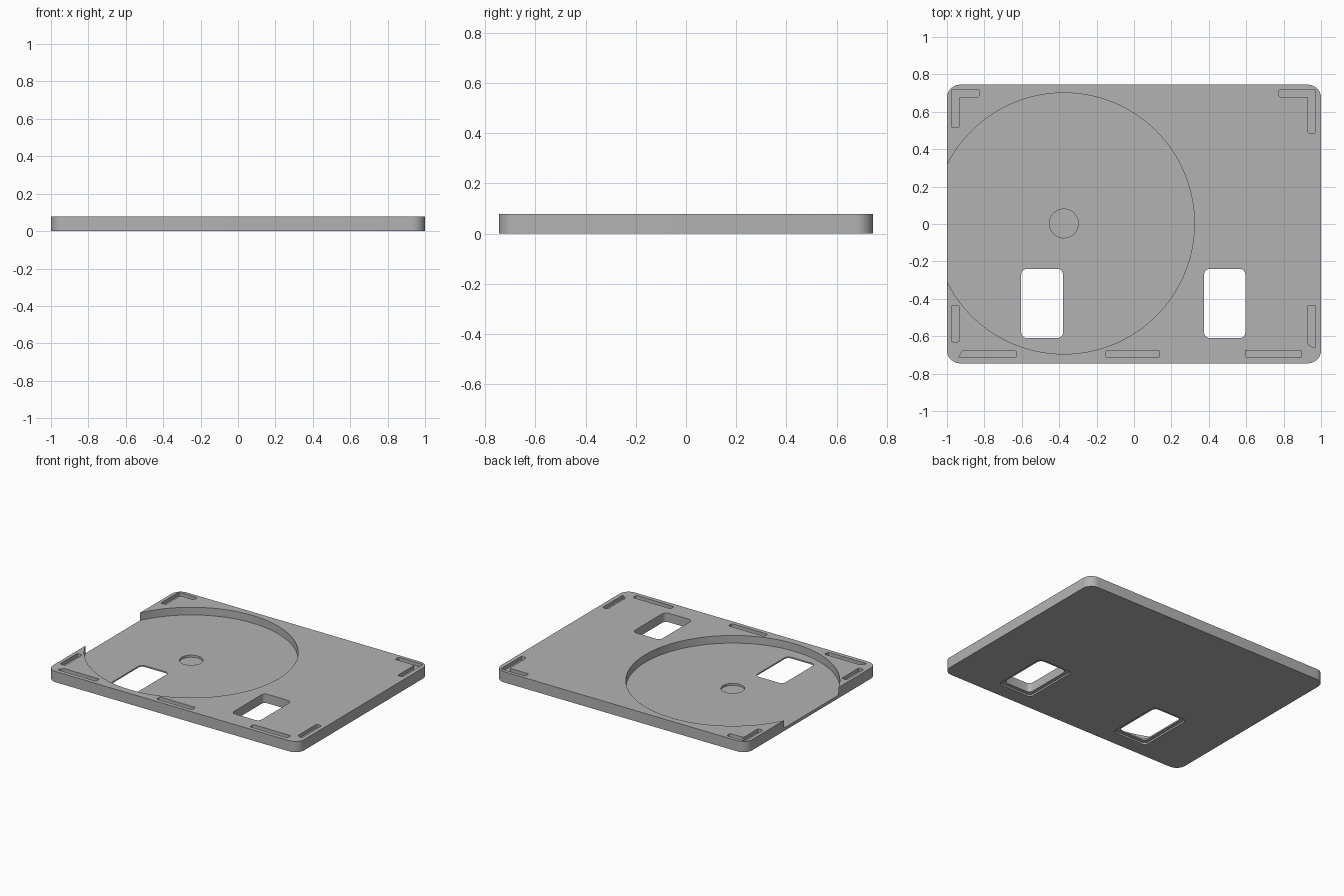
import bpy, bmesh, math
from mathutils import Vector

cube = bpy.data.objects.get("Cube")
if cube:
    bpy.data.objects.remove(cube, do_unlink=True)

TOP = 0.077
FLOOR = 0.022
SLOT = 0.052
OVER = TOP + 0.05

grey = bpy.data.materials.new("plain grey")
grey.use_nodes = True
colour = (0.45, 0.45, 0.45, 1)
grey.diffuse_color = colour
grey.node_tree.nodes["Principled BSDF"].inputs["Base Color"].default_value = colour


def prism(name, points, z0, z1, radius=0.0, segments=6):
    """Extrude an outline, optionally rounding its corners."""
    bm = bmesh.new()
    bm.faces.new([bm.verts.new((x, y, z0)) for x, y in points])
    if radius:
        bmesh.ops.bevel(bm, geom=bm.verts[:], offset=radius, segments=segments,
                        profile=0.5, affect='VERTICES')
    out = bmesh.ops.extrude_face_region(bm, geom=bm.faces[:])
    top = [v for v in out["geom"] if isinstance(v, bmesh.types.BMVert)]
    bmesh.ops.translate(bm, verts=top, vec=Vector((0, 0, z1 - z0)))
    bmesh.ops.recalc_face_normals(bm, faces=bm.faces[:])
    mesh = bpy.data.meshes.new(name)
    bm.to_mesh(mesh)
    bm.free()
    mesh.materials.append(grey)
    obj = bpy.data.objects.new(name, mesh)
    bpy.context.collection.objects.link(obj)
    return obj


def box(x0, x1, y0, y1):
    return [(x0, y0), (x1, y0), (x1, y1), (x0, y1)]


def disc(x, y, r, n):
    return [(x + r * math.cos(2 * math.pi * i / n),
             y + r * math.sin(2 * math.pi * i / n)) for i in range(n)]


def corner(x, y, dx, dy, w, side):
    """L-shaped outline running inward from an outer corner."""
    return [(x, y), (x + side * dx, y), (x + side * dx, y - w),
            (x + side * w, y - w), (x + side * w, y - dy), (x, y - dy)]


# Rounded base plate
plate = prism("base_plate", box(-1, 1, -0.745, 0.745), 0, TOP, 0.07, 10)
cutters = []

# Round recess open at the right edge, with a shallow centre well
cutters.append(prism("disc_recess", disc(-0.375, 0.003, 0.698, 128), FLOOR, OVER))
cutters.append(prism("centre_well", disc(-0.375, 0.003, 0.077, 48), 0.007, OVER))

# Two windows, each with a wider step underneath
for x0, x1 in ((-0.603, -0.38), (0.375, 0.595)):
    cutters.append(prism("window", box(x0, x1, -0.61, -0.24), -0.05, OVER, 0.03))
    m = 0.025
    cutters.append(prism("window_step", box(x0 - m, x1 + m, -0.61 - m, -0.24 + m),
                         -0.05, 0.012, 0.03))

# Back corner slots
cutters.append(prism("corner_slot", corner(-0.975, 0.72, 0.147, 0.205, 0.04, 1),
                     SLOT, OVER, 0.008, 3))
cutters.append(prism("corner_slot", corner(0.97, 0.72, 0.195, 0.235, 0.04, -1),
                     SLOT, OVER, 0.008, 3))

# Side slots and front slots
slots = [
    box(-0.975, -0.935, -0.63, -0.435),
    [(0.93, -0.645), (0.97, -0.665), (0.97, -0.435), (0.93, -0.435)],
    [(-0.94, -0.715), (-0.63, -0.715), (-0.63, -0.675), (-0.915, -0.675)],
    box(-0.15, 0.135, -0.715, -0.675),
    box(0.595, 0.895, -0.715, -0.675),
]
for outline in slots:
    cutters.append(prism("edge_slot", outline, SLOT, OVER, 0.008, 3))

# Cut everything out of the plate
for cutter in cutters:
    cutter.hide_render = True
    mod = plate.modifiers.new("cut", 'BOOLEAN')
    mod.operation = 'DIFFERENCE'
    mod.solver = 'EXACT'
    mod.object = cutter

bpy.context.view_layer.update()
graph = bpy.context.evaluated_depsgraph_get()
result = bpy.data.meshes.new_from_object(plate.evaluated_get(graph))
plate.modifiers.clear()
plate.data = result
for cutter in cutters:
    bpy.data.objects.remove(cutter, do_unlink=True)

# Single material and smooth curved walls with crisp edges
result.materials.clear()
result.materials.append(grey)
for face in result.polygons:
    face.material_index = 0
bpy.ops.object.select_all(action='DESELECT')
plate.select_set(True)
bpy.context.view_layer.objects.active = plate
bpy.ops.object.shade_smooth_by_angle(angle=math.radians(30))
